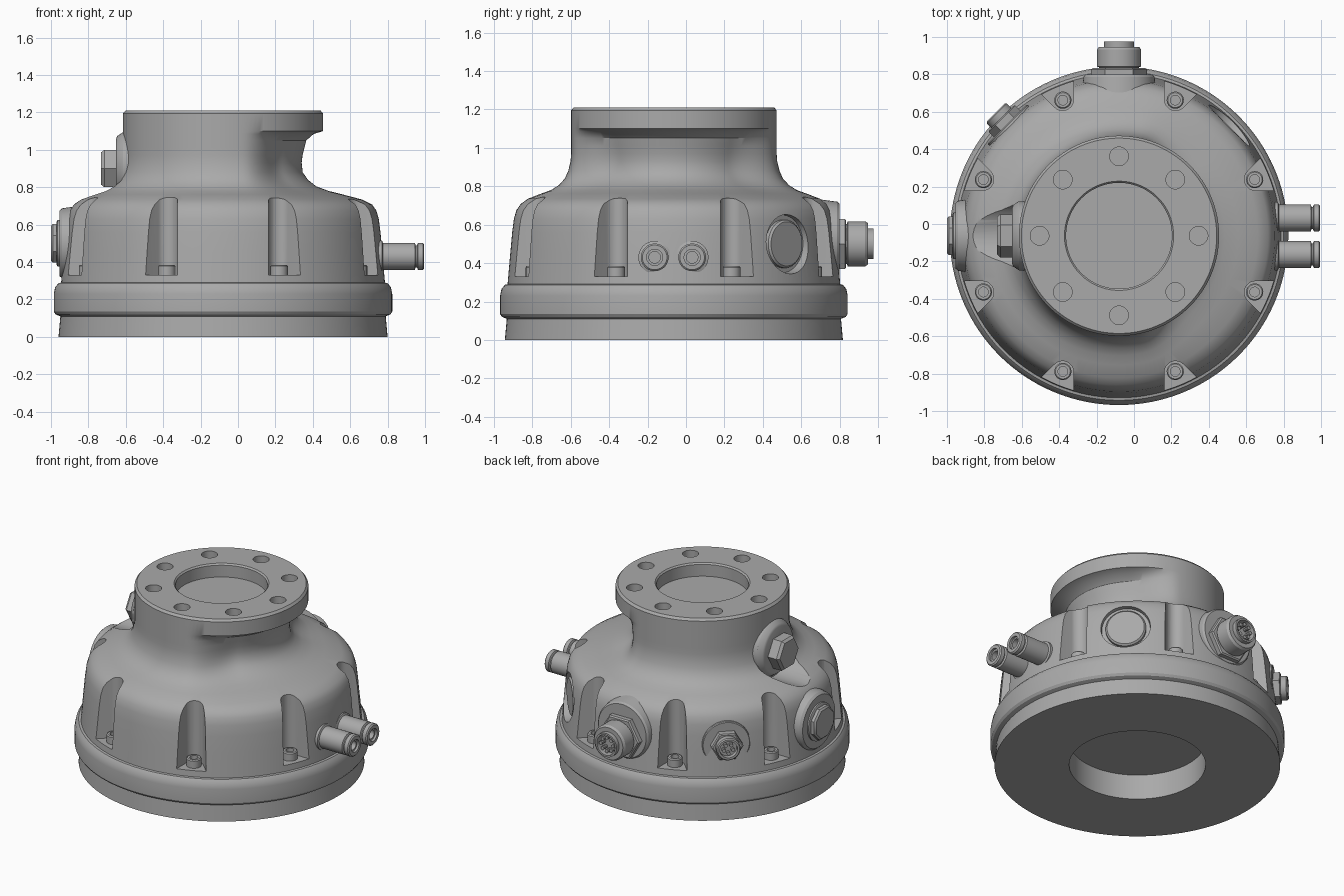
import bpy, bmesh, math
from mathutils import Matrix, Vector

if "Cube" in bpy.data.objects:
    bpy.data.objects.remove(bpy.data.objects["Cube"])

AXIS = Vector((-0.08, -0.063, 0))
TAU = 2 * math.pi
grey = bpy.data.materials.new("machined_grey")
grey.use_nodes = True
grey.diffuse_color = (0.4, 0.4, 0.4, 1)
grey.node_tree.nodes["Principled BSDF"].inputs["Base Color"].default_value = grey.diffuse_color


def finish(name, bm, smooth=True):
    bmesh.ops.remove_doubles(bm, verts=bm.verts, dist=0.0002)
    bmesh.ops.recalc_face_normals(bm, faces=bm.faces)
    mesh = bpy.data.meshes.new(name)
    bm.to_mesh(mesh)
    bm.free()
    mesh.materials.append(grey)
    ob = bpy.data.objects.new(name, mesh)
    bpy.context.collection.objects.link(ob)
    if smooth:
        shade(ob)
    return ob


def shade(ob):
    bpy.ops.object.select_all(action='DESELECT')
    ob.select_set(True)
    bpy.context.view_layer.objects.active = ob
    bpy.ops.object.shade_smooth_by_angle(angle=math.radians(32))


def add_lathe(bm, profile, matrix, sides, radius=lambda r, h, a: r):
    """Revolve (radius, height) points round the matrix z axis, closing both ends."""
    rings = []
    for r, h in [(0, profile[0][1])] + profile + [(0, profile[-1][1])]:
        if r == 0:
            rings.append([bm.verts.new(matrix @ Vector((0, 0, h)))] * sides)
            continue
        ring = []
        for i in range(sides):
            a = TAU * (i + 0.5) / sides
            q = radius(r, h, a)
            ring.append(bm.verts.new(matrix @ Vector((q * math.cos(a), q * math.sin(a), h))))
        rings.append(ring)
    for lo, hi in zip(rings, rings[1:]):
        for i in range(sides):
            j = (i + 1) % sides
            quad = list(dict.fromkeys((lo[i], lo[j], hi[j], hi[i])))
            bm.faces.new(quad)


def radial(deg, z, side=0):
    """Frame on the body axis whose z points outward at the given angle."""
    return (Matrix.Translation(AXIS + Vector((0, 0, z))) @ Matrix.Rotation(math.radians(deg), 4, 'Z')
            @ Matrix.Translation((0, side, 0)) @ Matrix.Rotation(math.pi / 2, 4, 'Y'))


def upright(deg, dist, z=0):
    return (Matrix.Translation(AXIS + Vector((0, 0, z))) @ Matrix.Rotation(math.radians(deg), 4, 'Z')
            @ Matrix.Translation((dist, 0, 0)))


def turned(name, profile, matrix, sides=40):
    bm = bmesh.new()
    add_lathe(bm, profile, matrix, sides)
    return finish(name, bm)


def cut(body, bm):
    cutter = finish("cutter", bm, False)
    cutter.hide_render = True
    mod = body.modifiers.new("cut", 'BOOLEAN')
    mod.operation, mod.solver, mod.object = 'DIFFERENCE', 'EXACT', cutter
    bpy.context.view_layer.objects.active = body
    bpy.ops.object.modifier_apply(modifier=mod.name)
    bpy.data.objects.remove(cutter)


# Undercut of the neck on the left side, as depth by height
UNDERCUT = [(0.72, 0), (0.76, 0.05), (0.8, 0.1), (0.87, 0.125), (0.95, 0.115),
            (1.05, 0.09), (1.085, 0.05), (1.1, 0.0)]


def neck_radius(r, h, a):
    if r < 0.5:
        return r
    t = min(1, max(0, (math.cos(a) - 0.2) / 0.55))
    for (z0, d0), (z1, d1) in zip(UNDERCUT, UNDERCUT[1:]):
        if z0 <= h <= z1:
            return r - (d0 + (d1 - d0) * (h - z0) / (z1 - z0)) * t * t * (3 - 2 * t)
    return r


# Main body with base, rim, dome, neck and mounting face
profile = [(0.42, 0.17), (0.42, 0), (0.88, 0), (0.87, 0.11), (0.895, 0.12), (0.905, 0.135),
           (0.905, 0.23), (0.898, 0.265), (0.88, 0.287), (0.866, 0.29), (0.852, 0.45),
           (0.842, 0.56), (0.833, 0.63), (0.82, 0.675), (0.797, 0.708), (0.76, 0.735),
           (0.69, 0.762), (0.64, 0.78), (0.6, 0.805), (0.568, 0.84), (0.55, 0.88),
           (0.538, 0.93), (0.535, 0.97), (0.535, 1.01), (0.535, 1.05), (0.535, 1.085),
           (0.535, 1.1), (0.535, 1.195), (0.522, 1.21), (0.292, 1.21), (0.283, 1.2), (0.283, 1.12)]
bm = bmesh.new()
add_lathe(bm, profile, Matrix.Translation(AXIS), 144, neck_radius)
body = finish("body", bm, False)

# Bolt holes in the mounting face and fanned bolt pockets round the dome
bm = bmesh.new()
for k in range(8):
    add_lathe(bm, [(0.05, 1.14), (0.05, 1.3)], upright(45 * k, 0.425), 24)
    frame = upright(45 * k + 22.5, 0.79)
    outline = [(0.3, -0.19), (0.3, 0.19)]
    outline += [(0.06 * math.cos(a), 0.06 * math.sin(a))
                for a in (math.radians(110 + 14 * i) for i in range(11))]
    low = [bm.verts.new(frame @ Vector((x, y, 0.33))) for x, y in outline]
    top = [bm.verts.new(frame @ Vector((x, y, 0.9))) for x, y in outline]
    bm.faces.new(low)
    bm.faces.new(top)
    for i in range(len(low)):
        j = (i + 1) % len(low)
        bm.faces.new((low[i], low[j], top[j], top[i]))
cut(body, bm)

# Spot faces for the plugs
bm = bmesh.new()
add_lathe(bm, [(0.19, 0.54), (0.19, 0.9)], radial(180, 0.91), 48)
add_lathe(bm, [(0.15, 0.8), (0.17, 1.0)], radial(45, 0.5), 48)
cut(body, bm)
shade(body)

# Socket head bolts
for k in range(8):
    turned("pocket_bolt", [(0.046, 0.32), (0.046, 0.378), (0.04, 0.385), (0.026, 0.385), (0.026, 0.35)],
           upright(45 * k + 22.5, 0.785), 20)

# Pair of push-in air fittings
for side in (-0.1, 0.095):
    turned("air_fitting", [(0.085, 0.7), (0.085, 0.85), (0.072, 0.855), (0.072, 1.025), (0.06, 1.03),
                           (0.06, 1.037), (0.072, 1.042), (0.072, 1.068), (0.064, 1.075),
                           (0.042, 1.075), (0.042, 1.06), (0.03, 1.06), (0.03, 0.98)],
           radial(0, 0.43, side))


def pins(name, deg, z, count, ring, height):
    bm = bmesh.new()
    for i in range(count):
        a = TAU * i / count
        add_lathe(bm, [(0.012, height - 0.06), (0.012, height)],
                  radial(deg, z) @ Matrix.Translation((ring * math.cos(a), ring * math.sin(a), 0)), 10)
    finish(name, bm)


# Large rear connector
turned("rear_boss", [(0.21, 0.7), (0.19, 0.85), (0.18, 0.862)], radial(90, 0.53), 48)
turned("rear_nut", [(0.15, 0.85), (0.15, 0.89), (0.14, 0.897)], radial(90, 0.5), 6)
turned("rear_socket", [(0.105, 0.87), (0.105, 0.9), (0.118, 0.905), (0.118, 0.995), (0.108, 1.01),
                       (0.08, 1.01), (0.08, 1.038), (0.068, 1.038), (0.068, 0.99)], radial(90, 0.5))
pins("rear_pins", 90, 0.5, 8, 0.045, 1.03)

# Small connector
turned("small_boss", [(0.16, 0.7), (0.15, 0.84), (0.145, 0.845)], radial(135, 0.5), 48)
turned("small_nut", [(0.1, 0.83), (0.1, 0.885), (0.092, 0.89)], radial(135, 0.5), 6)
turned("small_socket", [(0.075, 0.88), (0.075, 0.925), (0.068, 0.932), (0.055, 0.932), (0.055, 0.9)],
       radial(135, 0.5))
pins("small_pins", 135, 0.5, 5, 0.03, 0.925)

# Flush blanking plug
turned("flush_plug", [(0.125, 0.75), (0.125, 0.82), (0.115, 0.83)], radial(45, 0.5), 48)

# Right-hand side plug
turned("side_boss", [(0.21, 0.7), (0.188, 0.86), (0.175, 0.875)], radial(180, 0.5), 48)
turned("side_plug", [(0.125, 0.86), (0.125, 0.885), (0.115, 0.89)], radial(180, 0.5), 48)
turned("side_plug_head", [(0.112, 0.88), (0.112, 0.91), (0.1, 0.92)], radial(180, 0.5), 8)

# Neck plug with hexagonal head
turned("neck_disc", [(0.185, 0.4), (0.185, 0.535), (0.165, 0.565), (0.15, 0.572)], radial(180, 0.91), 48)
turned("neck_plug_head", [(0.115, 0.56), (0.115, 0.635), (0.1, 0.652)], radial(180, 0.9), 6)
